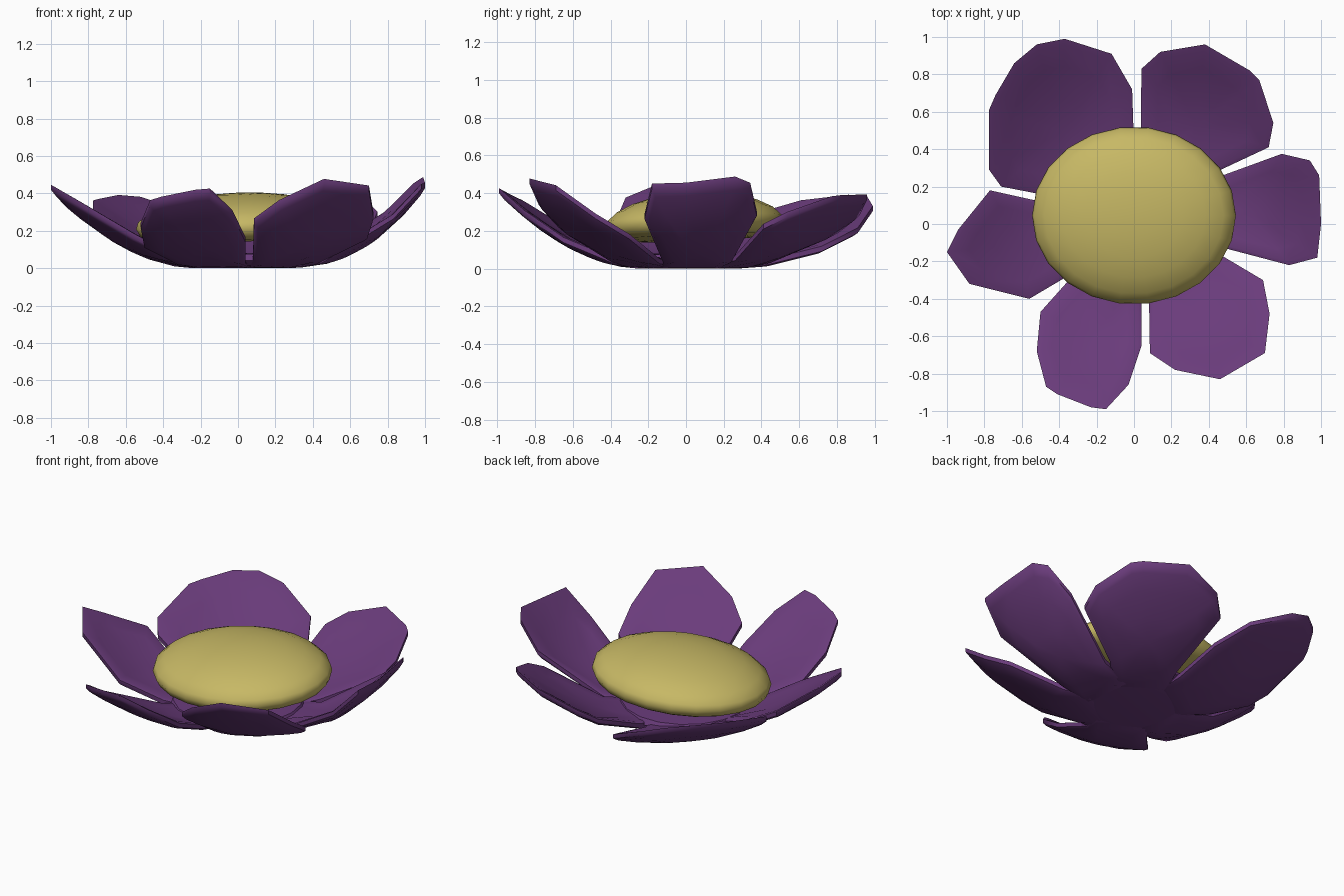
import bpy, bmesh, math
from mathutils import Vector

if "Cube" in bpy.data.objects:
    bpy.data.objects.remove(bpy.data.objects["Cube"])


def material(name, color):
    m = bpy.data.materials.new(name)
    m.diffuse_color = color
    m.use_nodes = True
    m.node_tree.nodes["Principled BSDF"].inputs["Base Color"].default_value = m.diffuse_color
    return m


PURPLE = material("petal_purple", (0.145, 0.045, 0.2, 1))
YELLOW = material("centre_yellow", (0.57, 0.48, 0.13, 1))


def finish(bm, name, mat, angle=50):
    bmesh.ops.recalc_face_normals(bm, faces=bm.faces)
    me = bpy.data.meshes.new(name)
    bm.to_mesh(me)
    bm.free()
    ob = bpy.data.objects.new(name, me)
    bpy.context.collection.objects.link(ob)
    me.materials.append(mat)
    bpy.context.view_layer.objects.active = ob
    ob.select_set(True)
    bpy.ops.object.shade_smooth_by_angle(angle=math.radians(angle))
    ob.select_set(False)
    return ob


def bridge(bm, a, b):
    n = len(a)
    for i in range(n):
        bm.faces.new((a[i], a[(i + 1) % n], b[(i + 1) % n], b[i]))


def petal(name, outline, tip, power=2.0, twist=0.0):
    """Curved leaf-shaped shell: outline seen from above, rising with radius."""
    pts = [Vector(p) for p in outline]
    d = (sum(pts, Vector((0, 0))) / len(pts)).normalized()
    side = Vector((-d.y, d.x))
    # root tucked under the centre
    end = 1 if side.dot(pts[-1]) > 0 else -1
    pts += [d * 0.2 + side * s * 0.16 for s in (end, -end)]
    mid = d * 0.62

    def low(p):
        r = max(0.0, (p.length - 0.25) / 0.75)
        return max(0.0, (tip - 0.03) * r ** power + twist * side.dot(p) * r)

    bm = bmesh.new()
    rings = []
    for t, th in ((0.35, 0.055), (0.7, 0.05), (0.93, 0.045), (1, 0.035),
                  (1, 0.008), (0.93, 0), (0.7, 0), (0.35, 0)):
        ring = []
        for p in pts:
            q = mid.lerp(p, t)
            ring.append(bm.verts.new((q.x, q.y, low(q) + th)))
        rings.append(ring)
    for a, b in zip(rings, rings[1:]):
        bridge(bm, a, b)
    for ring, th in ((rings[0], 0.055), (rings[-1], 0)):
        c = bm.verts.new((mid.x, mid.y, low(mid) + th))
        for i in range(len(ring)):
            bm.faces.new((ring[i], ring[(i + 1) % len(ring)], c))
    finish(bm, name, PURPLE)


def lathe(name, profile, mat, sides, sx=1, sy=1, cy=0.0, tilt=0.0):
    """Turned solid from (radius, z) pairs, capped at both ends, optionally tilted."""
    bm = bmesh.new()
    rings = []
    for r, z in profile:
        ring = []
        for i in range(sides):
            a = 2 * math.pi * i / sides
            x, y = r * sx * math.cos(a), r * sy * math.sin(a)
            ring.append(bm.verts.new((x, cy + y, z + tilt * (x + y))))
        rings.append(ring)
    for a, b in zip(rings, rings[1:]):
        bridge(bm, a, b)
    bm.faces.new(rings[0])
    bm.faces.new(rings[-1])
    finish(bm, name, mat)


# Six petals, each with its own hand-shaped outline
petal("petal_back_left", [(0, .42), (-.01, .72), (-.12, .91), (-.37, .99), (-.52, .96), (-.64, .86),
      (-.74, .69), (-.775, .61), (-.775, .29), (-.71, .20), (-.45, .15)], .33, 1.9, .15)
petal("petal_back_right", [(.035, .42), (.04, .83), (.14, .92), (.38, .96), (.62, .82), (.67, .77),
      (.745, .54), (.72, .41), (.40, .26)], .36, 1.9)
petal("petal_right", [(.42, .24), (.79, .375), (.94, .34), (.99, .26), (1, 0), (.98, -.18),
      (.83, -.22), (.45, -.12)], .45, 2.4)
petal("petal_front_right", [(.42, -.14), (.69, -.30), (.725, -.48), (.70, -.69), (.46, -.83),
      (.22, -.78), (.085, -.69), (.08, -.38)], .49, 1.9, -.28)
petal("petal_front_left", [(.04, -.38), (.04, -.65), (-.03, -.86), (-.15, -.99), (-.23, -.98),
      (-.41, -.91), (-.47, -.87), (-.52, -.68), (-.5, -.47), (-.33, -.28)], .39, 1.9, .15)
petal("petal_left", [(-.34, -.27), (-.56, -.40), (-.88, -.32), (-1, -.15), (-.94, -.03),
      (-.77, .18), (-.5, .12)], .43, 1.8)

# Hub joining the petals underneath
lathe("hub", [(.22, 0), (.34, .015), (.4, .04), (.38, .075), (.1, .08)], PURPLE, 18)

# Domed flower centre
lathe("flower_centre", [(.5, .15), (.86, .165), (.96, .19), (1, .23), (.98, .265), (.88, .31),
      (.7, .352), (.48, .382), (.25, .397), (.08, .402)], YELLOW, 22, .545, .475, .045, .04)
